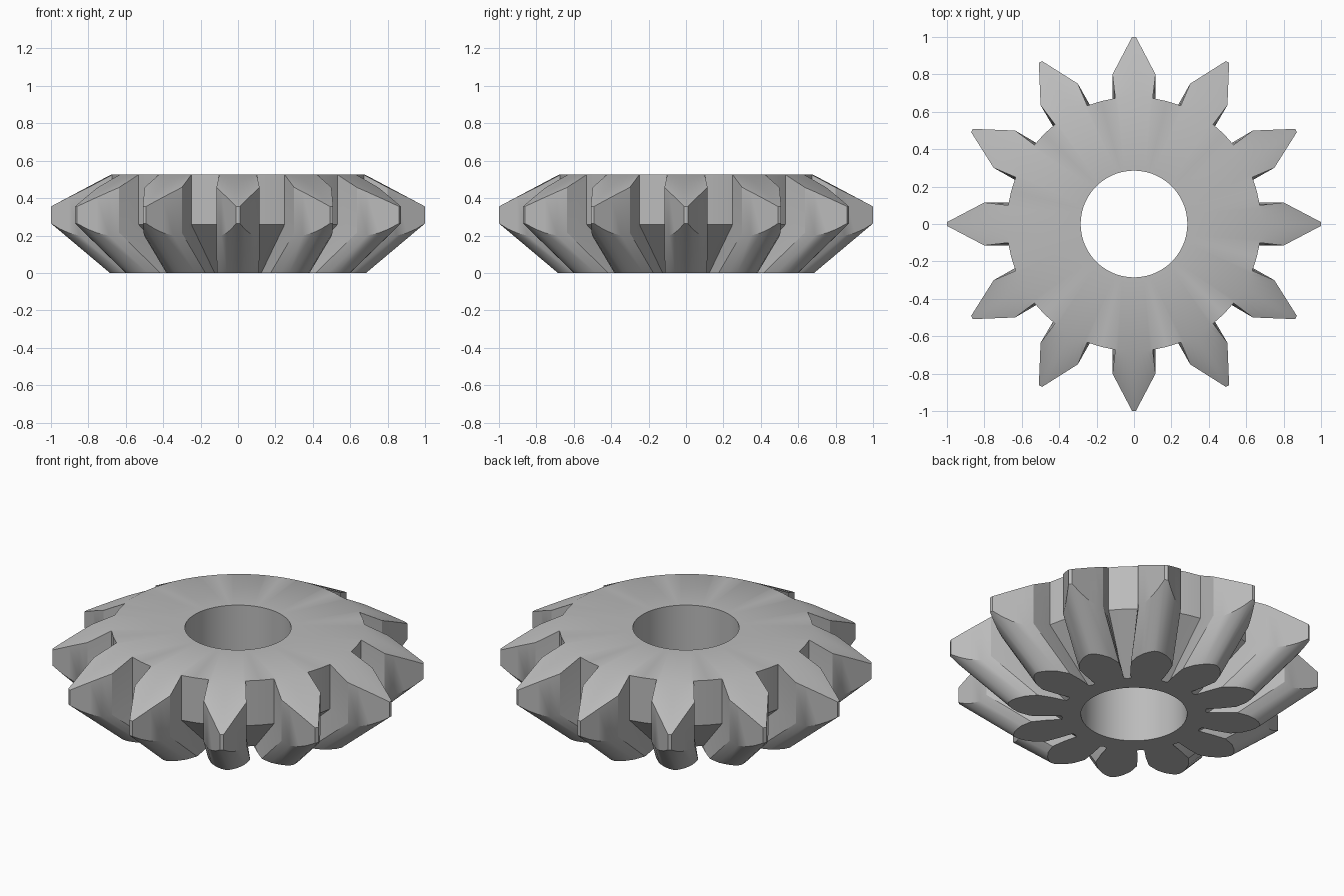
import bpy, bmesh
from math import sin, cos, atan2, hypot, radians, sqrt, pi

cube = bpy.data.objects.get("Cube")
if cube:
    bpy.data.objects.remove(cube)

TEETH = 12
HOLE, ROOT, FOOT = 0.285, 0.68, 0.385   # bore, upper root and lower root radii
TOP, ROOT_Z = 0.525, 0.26               # top height, lower edge of the root wall


def polar(r, a, z):
    return (r * sin(a), r * cos(a), z)


def top_height(x, y):
    """Flat hub top that falls away as a cone over the teeth."""
    return min(TOP, TOP - 0.53 * (hypot(x, y) - ROOT))


# Half tooth from root to tip: lower half width, lower reach, upper half width, upper reach, seam height
half_tooth = [
    (0.078, FOOT, 0.1, sqrt(ROOT ** 2 - 0.01), ROOT_Z),
    (0.1, 0.46, 0.108, 0.74, 0.237),
    (0.113, 0.545, 0.115, 0.8, 0.215),
]
for w, reach in ((0.09, 0.61), (0.06, 0.65), (0.035, 0.672), (0.01, 0.685)):
    tip = 0.8 + 0.2 * (0.115 - w) / 0.105
    half_tooth.append((w, reach, w, tip, (tip - reach) * 0.84))


def tooth_column(index, side):
    """Points from bore bottom, around the outside, to bore top."""
    w0, r0, w1, r1, seam = half_tooth[index]
    step = side * radians(13 - 2 * index)
    root_angle = atan2(half_tooth[0][2], half_tooth[0][3])
    return [
        polar(HOLE, step, 0),
        (side * w0, r0, 0),
        (side * w1, r1, seam),
        (side * w1, r1, top_height(w1, r1)),
        polar(ROOT, root_angle * step / radians(13), TOP),
        polar(HOLE, step, TOP),
    ]


# One sector: left flank, right flank, middle of the gap
last = len(half_tooth)
sector = [tooth_column(i, -1) for i in range(last)]
sector += [tooth_column(i, 1) for i in reversed(range(last))]
mid = pi / TEETH
sector.append([polar(HOLE, mid, 0), polar(FOOT, mid, 0), polar(ROOT, mid, ROOT_Z),
               polar(ROOT, mid, TOP), polar(ROOT, mid, TOP), polar(HOLE, mid, TOP)])

# Repeat the sector around the axis and skin neighbouring columns
bm = bmesh.new()
columns = []
for k in range(TEETH):
    a = 2 * pi * k / TEETH
    for col in sector:
        columns.append([bm.verts.new((x * cos(a) + y * sin(a), y * cos(a) - x * sin(a), z))
                        for x, y, z in col])
for i, left in enumerate(columns):
    right = columns[(i + 1) % len(columns)]
    for j in range(len(left)):
        n = (j + 1) % len(left)
        bm.faces.new((left[j], left[n], right[n], right[j]))
bmesh.ops.remove_doubles(bm, verts=bm.verts, dist=0.0005)
bmesh.ops.recalc_face_normals(bm, faces=bm.faces)

mesh = bpy.data.meshes.new("bevel_gear")
bm.to_mesh(mesh)
bm.free()
gear = bpy.data.objects.new("bevel_gear", mesh)
bpy.context.collection.objects.link(gear)

# Plain grey metal
grey = bpy.data.materials.new("grey metal")
grey.use_nodes = True
color = (0.5, 0.5, 0.5, 1)
grey.diffuse_color = color
grey.node_tree.nodes["Principled BSDF"].inputs["Base Color"].default_value = color
mesh.materials.append(grey)

bpy.ops.object.select_all(action="DESELECT")
gear.select_set(True)
bpy.context.view_layer.objects.active = gear
bpy.ops.object.shade_smooth_by_angle(angle=radians(30))
